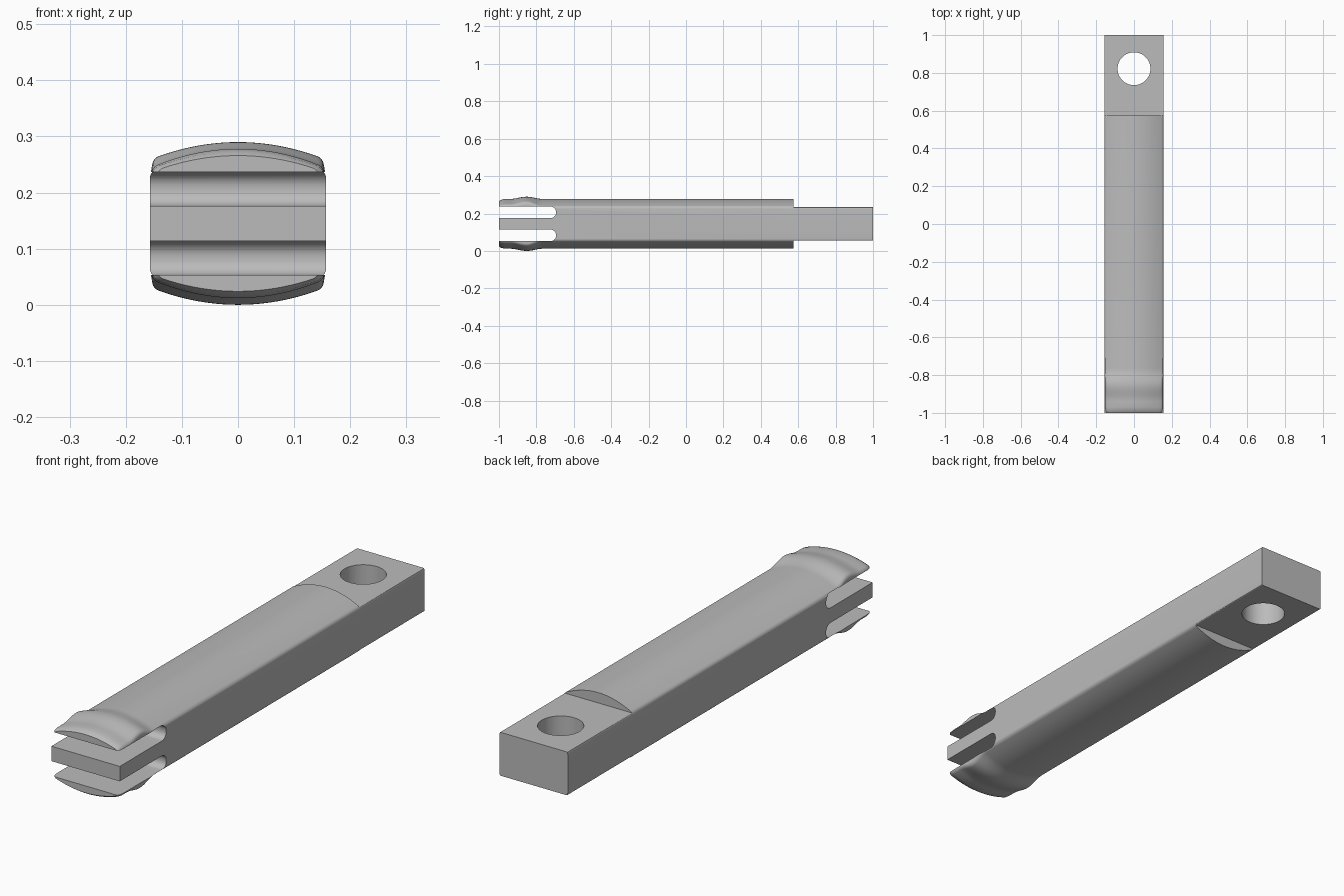
import bpy, bmesh, math
from mathutils import Matrix

if "Cube" in bpy.data.objects:
    bpy.data.objects.remove(bpy.data.objects["Cube"])

MID = 0.145          # height of the bar's centre line
TANG = 0.09          # half thickness of the flat tang

steel = bpy.data.materials.new("plain grey")
steel.use_nodes = True
grey = (0.5, 0.5, 0.5, 1)
steel.diffuse_color = grey
steel.node_tree.nodes["Principled BSDF"].inputs["Base Color"].default_value = grey


def make_object(name, bm):
    bmesh.ops.recalc_face_normals(bm, faces=bm.faces)
    mesh = bpy.data.meshes.new(name)
    bm.to_mesh(mesh)
    bm.free()
    obj = bpy.data.objects.new(name, mesh)
    bpy.context.collection.objects.link(obj)
    mesh.materials.append(steel)
    return obj


def loft(name, rings):
    bm = bmesh.new()
    loops = [[bm.verts.new(p) for p in ring] for ring in rings]
    for a, b in zip(loops, loops[1:]):
        for i in range(len(a)):
            j = (i + 1) % len(a)
            bm.faces.new((a[i], a[j], b[j], b[i]))
    bm.faces.new(loops[0])
    bm.faces.new(loops[-1])
    bmesh.ops.remove_doubles(bm, verts=bm.verts, dist=0.00001)
    return make_object(name, bm)


def section(y, shoulder, crown, inset=0.0, limit=1.0):
    """Crowned bar outline with upright sides and small rounded shoulders."""
    quarter = [(0.157, 0.031)]
    for i in range(6):
        a = math.radians(i * 14)
        quarter.append((0.139 + 0.018 * math.cos(a) - inset,
                        shoulder - 0.018 + 0.018 * math.sin(a)))
    edge = quarter[-1]
    for i in range(1, 11):
        t = 1 - i / 10
        quarter.append((edge[0] * t, crown - (crown - edge[1]) * t * t))
    quarter = [(x, min(z, limit)) for x, z in quarter]
    upper = quarter + [(-x, z) for x, z in quarter[-2::-1]]
    outline = upper + [(-x, -z) for x, z in upper]
    return [(x, y, MID + z) for x, z in outline]


# Body with nose, raised grip ridge, crowned shaft and stepped-down tang
rings = [section(-1, 0.1, 0.121, 0.012),
         section(-0.99, 0.104, 0.128, 0.005),
         section(-0.97, 0.106, 0.133, 0.003)]
for i in range(17):
    y = -0.94 + 0.01 * i * 1.1
    rise = 0.5 - 0.5 * math.cos(math.tau * i / 16)
    start = 0.106 if i < 8 else 0.098
    rings.append(section(y, start + (0.121 - start) * rise,
                         0.133 + 0.012 * rise, 0.003 + 0.001 * rise if i < 8 else 0.004 * rise))
rings += [section(0.575, 0.098, 0.133),
          section(0.575, 0.098, 0.133, limit=TANG),
          section(1, 0.098, 0.133, limit=TANG)]
body = loft("clip_body", rings)

# Cutters: two round-ended slots and the pivot hole
cutters = []
for side in (-1, 1):
    low, high, r = 0.031, 0.092, 0.028
    profile = [(-1.1, low)]
    for centre, start in ((low + r, -90), (high - r, 0)):
        for k in range(9):
            a = math.radians(start + 90 * k / 8)
            profile.append((-0.695 - r + r * math.cos(a), centre + r * math.sin(a)))
    profile.append((-1.1, high))
    cutters.append(loft("slot_cutter", [[(x, y, MID + side * z) for y, z in profile]
                                        for x in (-0.3, 0.3)]))
bm = bmesh.new()
bmesh.ops.create_cone(bm, cap_ends=True, segments=64, radius1=0.087, radius2=0.087,
                      depth=1, matrix=Matrix.Translation((0, 0.822, MID)))
cutters.append(make_object("hole_cutter", bm))

bpy.ops.object.select_all(action="DESELECT")
bpy.context.view_layer.objects.active = body
body.select_set(True)
for cutter in cutters:
    mod = body.modifiers.new("cut", "BOOLEAN")
    mod.operation = "DIFFERENCE"
    mod.solver = "EXACT"
    mod.object = cutter
    bpy.ops.object.modifier_apply(modifier=mod.name)
    bpy.data.objects.remove(cutter)

bpy.ops.object.shade_smooth_by_angle(angle=math.radians(30))
